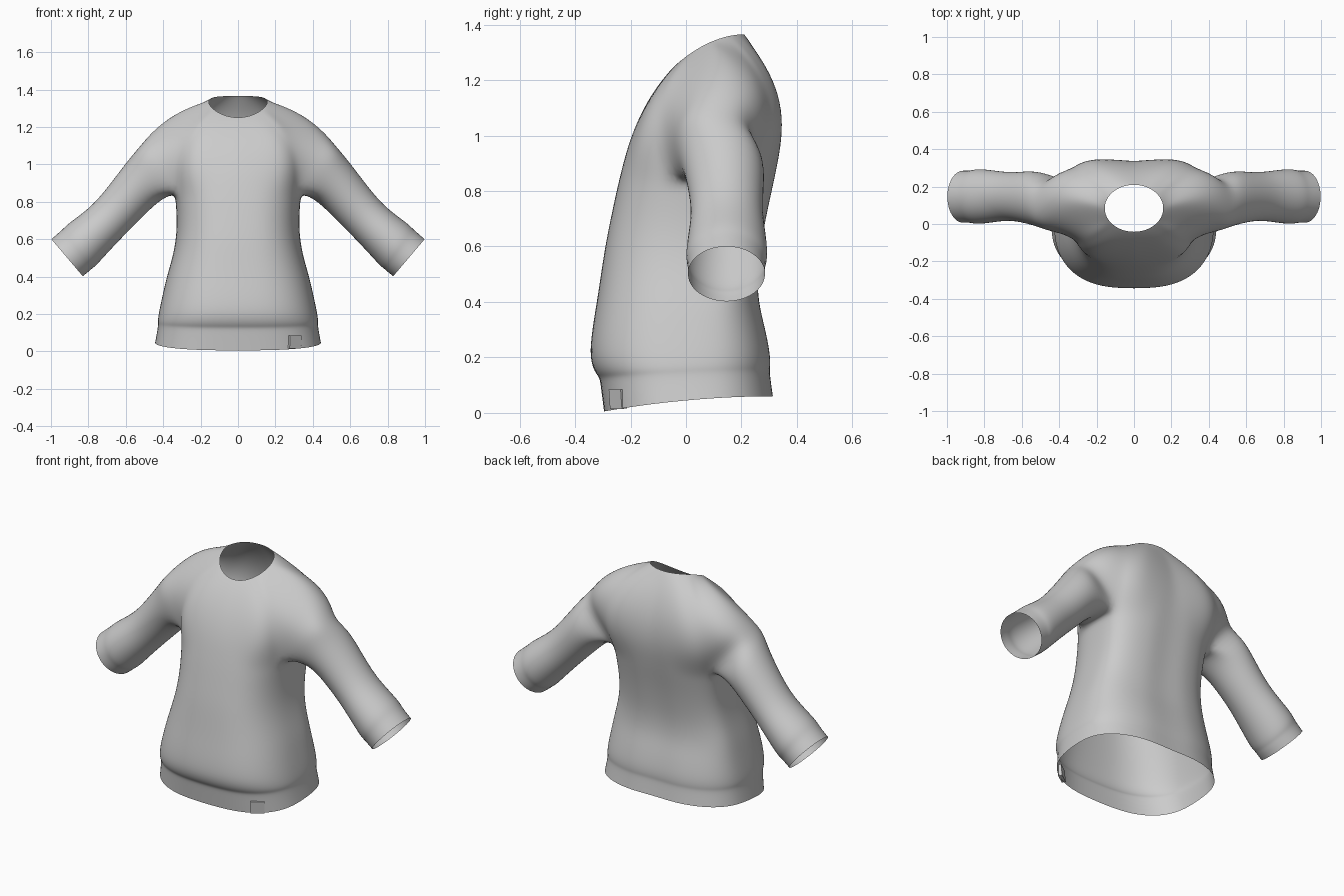
import bpy, bmesh, math
from mathutils import Vector as V

if "Cube" in bpy.data.objects:
    bpy.data.objects.remove(bpy.data.objects["Cube"])

bm = bmesh.new()


def spow(v, e):
    return math.copysign(abs(v) ** e, v) if abs(v) > 1e-6 else 0.0


def spline(keys, x):
    """Catmull-Rom through (position, vector) keys."""
    k = max(i for i in range(len(keys) - 1) if keys[i][0] <= x)
    p = [keys[min(max(j, 0), len(keys) - 1)][1] for j in (k - 1, k, k + 1, k + 2)]
    t = (x - keys[k][0]) / (keys[k + 1][0] - keys[k][0])
    return 0.5 * (2 * p[1] + (p[2] - p[0]) * t + (2 * p[0] - 5 * p[1] + 4 * p[2] - p[3]) * t * t
                  + (3 * p[1] - p[0] - 3 * p[2] + p[3]) * t ** 3)


def make(points):
    return [bm.verts.new(p) for p in points]


def bridge(a, b, closed=False):
    n = len(a)
    for i in range(n if closed else n - 1):
        j = (i + 1) % n
        bm.faces.new((a[i], a[j], b[j], b[i]))


# Half body ring, front centre (0) to side (8) to back centre (16)
def body_ring(z_front, z_back, w, front, back, yc):
    pts = []
    for i in range(17):
        a = math.pi * i / 16
        s, c = spow(math.sin(a), 0.74), spow(math.cos(a), 0.74)
        y = yc - (yc - front) * c if c > 0 else yc - (back - yc) * c
        if i == 16:
            y -= 0.01           # shallow fold down the back
        f = (y - front) / (back - front)
        z = z_front + (z_back - z_front) * (1 - (1 - f) ** 2)
        pts.append(V((w * s if 0 < i < 16 else 0, y, z)))
    return pts


# Body from armpit level down to the hem
BODY = [  # z front, z back, half width, front y, back y, side y
    (0.85, 0.85, 0.340, -0.240, 0.325, 0.13), (0.79, 0.79, 0.333, -0.254, 0.312, 0.12),
    (0.70, 0.70, 0.328, -0.273, 0.292, 0.11), (0.60, 0.60, 0.332, -0.293, 0.274, 0.09),
    (0.50, 0.50, 0.352, -0.308, 0.262, 0.07), (0.40, 0.40, 0.382, -0.323, 0.266, 0.06),
    (0.30, 0.31, 0.403, -0.340, 0.290, 0.04), (0.20, 0.22, 0.423, -0.350, 0.309, 0.03),
    (0.145, 0.172, 0.431, -0.330, 0.311, 0.02), (0.128, 0.155, 0.429, -0.313, 0.308, 0.02),
    (0.10, 0.13, 0.431, -0.309, 0.310, 0.02), (0.005, 0.06, 0.445, -0.297, 0.320, 0.02)]
rings = [make(body_ring(*r)) for r in BODY]
for a, b in zip(rings, rings[1:]):
    bridge(a, b)
armpit = rings[0]

# Arch over the upper arm, from the front to the back armpit corner
fa, ba = armpit[6].co, armpit[10].co
arch = []
for k in range(1, 8):
    phi = math.pi * k / 8
    s = math.sin(phi) ** 0.75
    mid, half = (fa + ba) / 2, (ba.y - fa.y) / 2
    y = mid.y - half * spow(math.cos(phi), 0.65) * (1 + 0.12 * s) + 0.01 * s
    arch.append(V((mid.x + 0.22 * s, y, mid.z + 0.235 * s)))
arch = make(arch)

# Yoke: columns run from the neck over chest, shoulder and back to the armpit line
split = armpit[:7] + arch + armpit[10:]
MID = [(0, V((0, -0.163, 1.08))), (3, V((0.20, -0.148, 1.085))), (6, V((0.29, -0.085, 1.11))),
       (8, V((0.355, 0.01, 1.18))), (10, V((0.37, 0.13, 1.252))), (12, V((0.37, 0.245, 1.20))),
       (14, V((0.315, 0.305, 1.13))), (17, V((0.20, 0.343, 1.12))), (20, V((0, 0.328, 1.12)))]
columns = []
for i, end in enumerate(split):
    a = math.pi * i / 20
    u = (1 - math.cos(a)) / 2
    edge = 0 < i < 20
    neck = V((0.157 * math.sin(a) if edge else 0, -0.042 + 0.252 * u, 1.25 + 0.225 * u - 0.11 * u * u))
    mid = spline(MID, i)
    ctrl = 2 * mid - 0.5 * (neck + end.co)
    if not edge:
        ctrl.x = 0
    columns.append(make([neck * (1 - t) ** 2 + ctrl * 2 * t * (1 - t) + end.co * t * t
                         for t in (0, 0.04, 0.2, 0.4, 0.6, 0.8)]) + [end])
for a, b in zip(columns, columns[1:]):
    bridge(a, b)

# Sleeve: under-arm points plus arch, lofted out to the cuff
SLEEVE = [  # bottom x, z, top x, z, half depth, centre y
    (0.425, 0.805, 0.585, 1.025, 0.150, 0.135), (0.52, 0.71, 0.675, 0.905, 0.134, 0.145),
    (0.61, 0.62, 0.755, 0.805, 0.128, 0.148), (0.695, 0.53, 0.825, 0.742, 0.140, 0.148),
    (0.765, 0.452, 0.905, 0.685, 0.148, 0.147), (0.785, 0.44, 0.935, 0.655, 0.142, 0.146),
    (0.80, 0.425, 0.955, 0.637, 0.139, 0.146), (0.83, 0.402, 0.998, 0.60, 0.139, 0.146)]
loop = armpit[6:11] + arch[::-1]
for bx, bz, tx, tz, depth, cy in SLEEVE:
    centre = V(((bx + tx) / 2, cy, (bz + tz) / 2))
    up = V((tx - bx, 0, tz - bz)) / 2 * 1.045
    ring = []
    for k in range(12):
        a = math.radians(30 * (k - 2))
        ring.append(centre - up * math.cos(a) + V((0, depth * 1.045 * math.sin(a), 0)))
    ring = make(ring)
    bridge(loop, ring, closed=True)
    loop = ring

bmesh.ops.recalc_face_normals(bm, faces=bm.faces[:])
bm.normal_update()
if rings[3][0].normal.y > 0:
    bmesh.ops.reverse_faces(bm, faces=bm.faces[:])
mesh = bpy.data.meshes.new("sweater")
bm.to_mesh(mesh)
bm.free()
mesh.shade_smooth()
sweater = bpy.data.objects.new("sweater", mesh)
bpy.context.collection.objects.link(sweater)
mirror = sweater.modifiers.new("mirror", 'MIRROR')
mirror.use_clip = True
subdivide = sweater.modifiers.new("smooth", 'SUBSURF')
subdivide.levels = subdivide.render_levels = 2

# Small fabric tab folded over the hem
bpy.ops.mesh.primitive_cube_add(size=1, location=(0.302, -0.246, 0.05), rotation=(0.08, 0, math.radians(35)))
tab = bpy.context.object
tab.name = "hem_tab"
tab.scale = (0.075, 0.022, 0.07)
bevel = tab.modifiers.new("soft_edges", 'BEVEL')
bevel.width = 0.004
bevel.segments = 2
